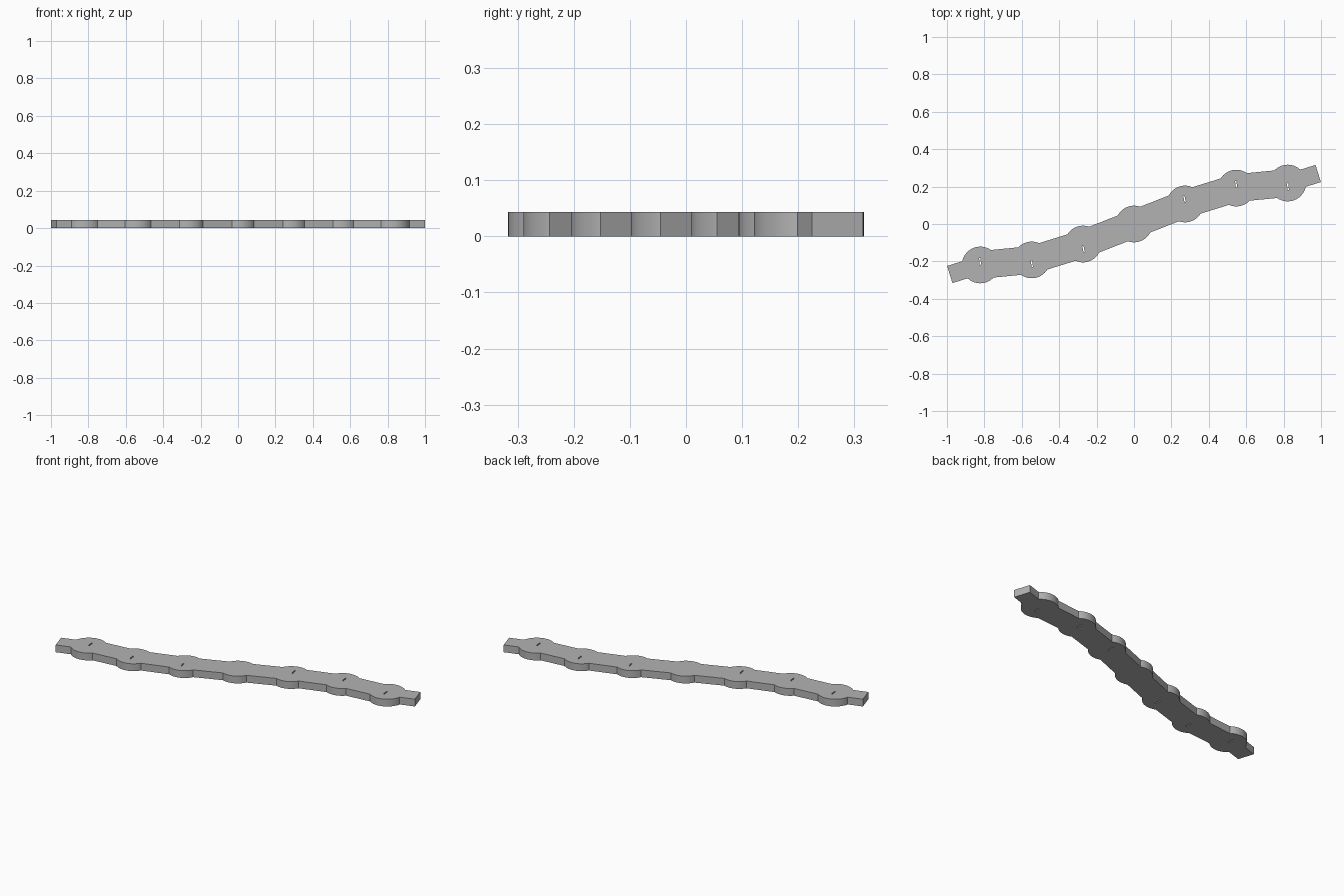
import bpy, bmesh, math
from mathutils import Matrix, Vector

old = bpy.data.objects.get("Cube")
if old:
    bpy.data.objects.remove(old, do_unlink=True)

HEIGHT = 0.043
RADIUS = 0.098
HALF_WIDTH = 0.074
END_HALF_WIDTH = 0.048

grey = bpy.data.materials.new("plain_grey")
grey.use_nodes = True
colour = (0.45, 0.45, 0.45, 1)
grey.diffuse_color = colour
grey.node_tree.nodes["Principled BSDF"].inputs["Base Color"].default_value = colour


def new_object(name, bm):
    mesh = bpy.data.meshes.new(name)
    bm.to_mesh(mesh)
    bm.free()
    mesh.materials.append(grey)
    obj = bpy.data.objects.new(name, mesh)
    bpy.context.collection.objects.link(obj)
    return obj


def box(name, centre, size, angle=0.0):
    bm = bmesh.new()
    place = (Matrix.Translation(centre) @ Matrix.Rotation(angle, 4, "Z")
             @ Matrix.Diagonal((*size, 1)))
    bmesh.ops.create_cube(bm, size=1, matrix=place)
    return new_object(name, bm)


def disc(name, centre, depth):
    bm = bmesh.new()
    bmesh.ops.create_cone(bm, cap_ends=True, segments=64, radius1=RADIUS,
                          radius2=RADIUS, depth=depth,
                          matrix=Matrix.Translation(centre))
    return new_object(name, bm)


def combine(target, other, operation):
    mod = target.modifiers.new("combine", "BOOLEAN")
    mod.operation = operation
    mod.solver = "EXACT"
    mod.object = other
    bpy.context.view_layer.objects.active = target
    bpy.ops.object.modifier_apply(modifier=mod.name)
    bpy.data.objects.remove(other, do_unlink=True)


# Path of the bar: half of it, repeated by turning it about the middle
half = [Vector(p) for p in ((0.273, 0.107, 0), (0.547, 0.192, 0),
                            (0.822, 0.219, 0), (0.985, 0.27, 0))]
path = [-p for p in reversed(half)] + [Vector((0, 0, 0))] + half
mid = Vector((0, 0, HEIGHT / 2))

# Overlapping bar segments and round lobes, made overtall and then trimmed
parts = []
for i, (a, b) in enumerate(zip(path, path[1:])):
    is_end = i in (0, len(path) - 2)
    width = 2 * (END_HALF_WIDTH if is_end else HALF_WIDTH)
    d = b - a
    parts.append(box("segment", (a + b) / 2 + mid,
                     (d.length, width, 0.1 + 0.01 * i), math.atan2(d.y, d.x)))
for i, p in enumerate(path[1:-1]):
    parts.append(disc("lobe", p + mid, 0.2 + 0.01 * i))

bar = parts[0]
bar.name = "lobed_bar"
for part in parts[1:]:
    combine(bar, part, "UNION")
combine(bar, box("trim", mid, (3, 3, HEIGHT)), "INTERSECT")

# Thin slots through the outer lobes
slots = ((0.27, 0.134, 0.22), (0.546, 0.212, 0.12), (0.823, 0.2, 0.08))
for x, y, tilt in slots:
    for s in (1, -1):
        combine(bar, box("slot", (s * x, s * y, HEIGHT / 2),
                         (0.007, 0.036, 0.3), tilt), "DIFFERENCE")

bpy.ops.object.select_all(action="DESELECT")
bar.select_set(True)
bpy.context.view_layer.objects.active = bar
bpy.ops.object.shade_smooth_by_angle(angle=math.radians(25))
